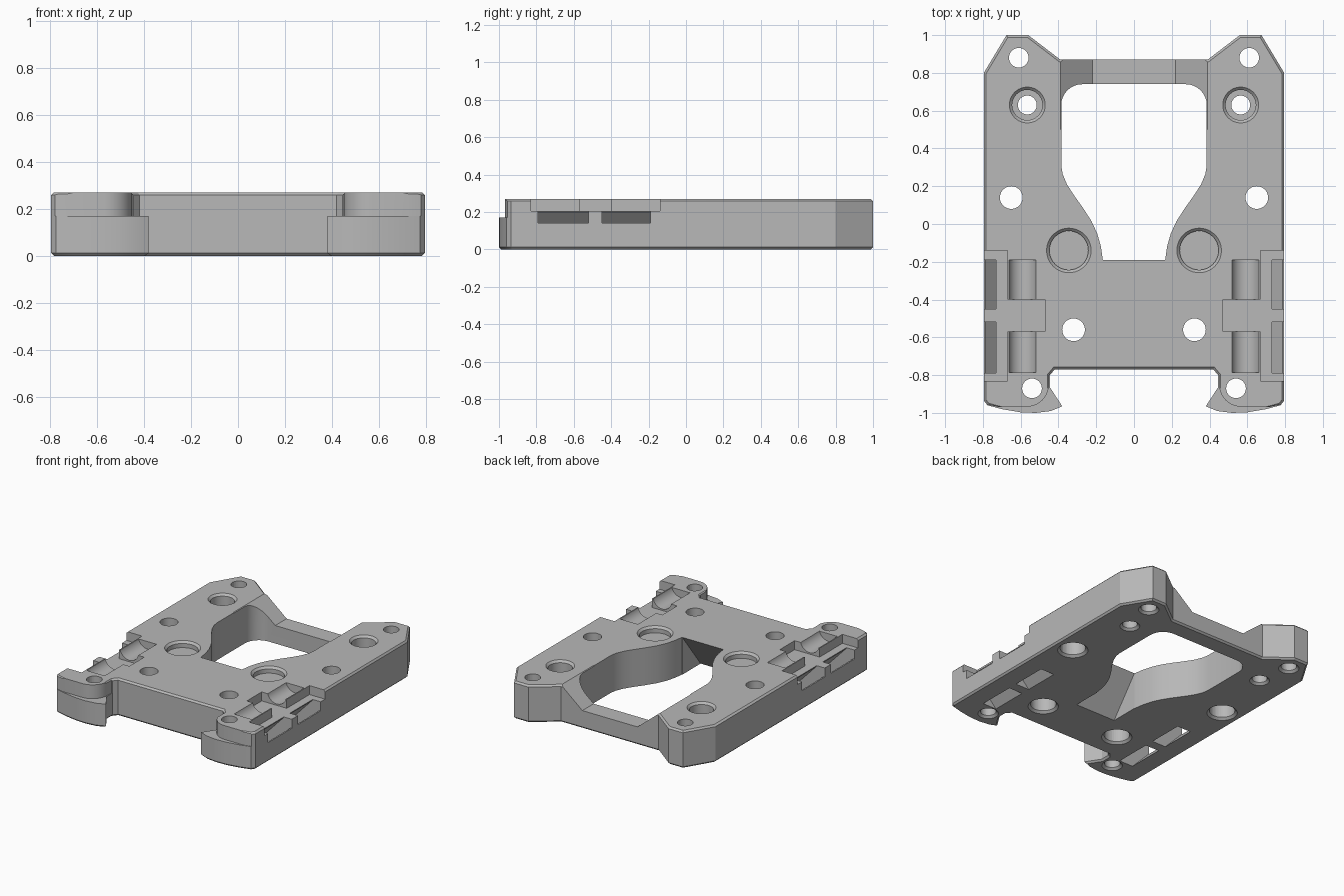
import bpy
import bmesh
from math import sin, cos, pi
from mathutils import Vector

if "Cube" in bpy.data.objects:
    bpy.data.objects.remove(bpy.data.objects["Cube"], do_unlink=True)

TOP = 0.27
BOTH = (1, -1)

grey = bpy.data.materials.new("plain grey")
grey.use_nodes = True
grey.diffuse_color = (0.48, 0.48, 0.48, 1)
grey.node_tree.nodes["Principled BSDF"].inputs["Base Color"].default_value = grey.diffuse_color


def make_object(bm, name):
    bmesh.ops.recalc_face_normals(bm, faces=bm.faces)
    mesh = bpy.data.meshes.new(name)
    bm.to_mesh(mesh)
    bm.free()
    obj = bpy.data.objects.new(name, mesh)
    bpy.context.collection.objects.link(obj)
    mesh.materials.append(grey)
    return obj


def prism(points, start, end, axis="z"):
    """Extrude a 2D outline along one axis."""
    place = {"x": lambda a, b, t: (t, a, b),
             "y": lambda a, b, t: (a, t, b),
             "z": lambda a, b, t: (a, b, t)}[axis]
    bm = bmesh.new()
    face = bm.faces.new([bm.verts.new(place(a, b, start)) for a, b in points])
    out = bmesh.ops.extrude_face_region(bm, geom=[face])
    move = Vector(place(0, 0, end - start))
    bmesh.ops.translate(bm, vec=move, verts=[v for v in out["geom"] if isinstance(v, bmesh.types.BMVert)])
    return bm


def arc(cx, cy, r, a0, a1, n=8):
    return [(cx + r * cos(a0 + (a1 - a0) * i / n), cy + r * sin(a0 + (a1 - a0) * i / n))
            for i in range(n + 1)]


def mirrored(half):
    """Close a right-hand outline with its mirror image."""
    return half + [(-x, y) for x, y in reversed(half)]


def cut(bm):
    cutter = make_object(bm, "cutter")
    cutter.hide_render = True
    mod = plate.modifiers.new("cut", "BOOLEAN")
    mod.operation = "DIFFERENCE"
    mod.solver = "EXACT"
    mod.object = cutter
    bpy.context.view_layer.objects.active = plate
    bpy.ops.object.modifier_apply(modifier=mod.name)
    bpy.data.objects.remove(cutter, do_unlink=True)


def cut_pair(points, start, end, axis="z"):
    for s in BOTH:
        cut(prism([(s * a, b) for a, b in points], start, end, axis))


def bore_pair(x, y, r_low, r_high, z_low, z_high):
    """Cut a mirrored pair of round bores or conical chamfers."""
    for s in BOTH:
        bm = bmesh.new()
        bmesh.ops.create_cone(bm, cap_ends=True, segments=40, radius1=r_low, radius2=r_high,
                              depth=z_high - z_low)
        bmesh.ops.translate(bm, vec=(s * x, y, (z_low + z_high) / 2), verts=bm.verts)
        cut(bm)


# Plate body with hooked front feet and chamfered rims
outline = [(0.42, -0.77), (0.445, -0.80), (0.445, -0.865), (0.38, -0.965), (0.44, -0.99),
           (0.52, -1.0), (0.60, -0.997), (0.70, -0.98), (0.775, -0.96), (0.795, -0.935),
           (0.795, 0.80), (0.675, 1.0), (0.56, 1.0), (0.39, 0.87)]
body = prism(mirrored(outline), 0, TOP)
rim = [e for e in body.edges if abs(e.verts[0].co.z - e.verts[1].co.z) < 0.001]
bmesh.ops.bevel(body, geom=rim, offset=0.012, segments=1, affect="EDGES", clamp_overlap=True)
plate = make_object(body, "mounting_plate")

# Central opening with rounded back corners and a waisted neck
opening = [(0.165, -0.19), (0.175, -0.12), (0.195, -0.05), (0.225, 0.015), (0.27, 0.085),
           (0.32, 0.155), (0.355, 0.21), (0.378, 0.265), (0.385, 0.31)]
opening += arc(0.275, 0.63, 0.11, 0, pi / 2)
cut(prism(mirrored(opening), -0.1, 0.4))

# Sloped underside in front of the neck
cut(prism([(-0.19, TOP), (-0.408, -0.01), (-0.10, -0.01)], -0.163, 0.163, "x"))

# Lowered back bar with ramped ends
cut(prism([(0.402, 0.28), (0.22, 0.13), (-0.22, 0.13), (-0.402, 0.28)], 0.5, 1.1, "y"))

# Step above each front hook
step = [(0.85, -0.945), (0.78, -0.955), (0.72, -0.968)]
step += arc(0.57, -0.848, 0.12, -pi / 2, -pi, 10)
step += [(0.45, -0.80), (0.30, -0.80), (0.30, -1.1), (0.85, -1.1)]
cut_pair(step, 0.17, 0.35)

# Strap recesses along both sides
recess = [(0.85, -0.14), (0.67, -0.14), (0.67, -0.40), (0.47, -0.40),
          (0.47, -0.57), (0.67, -0.57), (0.67, -0.83), (0.85, -0.83)]
cut_pair(recess, 0.205, 0.35)

# Slanted strap slots and curved scoops
slot = [(0.53, -0.01), (0.64, -0.01), (0.785, 0.14), (0.85, 0.14), (0.85, 0.25), (0.73, 0.25), (0.73, 0.2)]
scoop = arc(0.59, 0.29, 0.075, 0, 2 * pi, 32)[:-1]
for front, back in ((-0.79, -0.52), (-0.45, -0.19)):
    cut_pair(slot, front, back, "y")
for front, back in ((-0.785, -0.565), (-0.405, -0.19)):
    cut_pair(scoop, front, back, "y")

# Through holes: x, y, radius, and radius of the bore underneath
for x, y, r, under in ((0.61, 0.88, 0.052, 0), (0.565, 0.63, 0.05, 0), (0.54, -0.87, 0.052, 0),
                       (0.65, 0.14, 0.06, 0.085), (0.32, -0.56, 0.06, 0.085)):
    bore_pair(x, y, r, r, -0.1, 0.4)
    wide = under or r
    if under:
        bore_pair(x, y, under, under, -0.1, 0.12)
    bore_pair(x, y, wide + 0.022, wide - 0.002, -0.005, 0.017)

# Stepped bores on top, with chamfered mouths
for x, y, r, depth in ((0.565, 0.63, 0.08, 0.1), (0.345, -0.14, 0.103, 0.045)):
    bore_pair(x, y, r, r, TOP - depth, 0.4)
    bore_pair(x, y, r - 0.002, r + 0.02, TOP - 0.017, TOP + 0.005)

# Smooth the curved walls, keep the edges sharp
bpy.ops.object.select_all(action="DESELECT")
plate.select_set(True)
bpy.context.view_layer.objects.active = plate
bpy.ops.object.shade_smooth_by_angle(angle=0.45)
